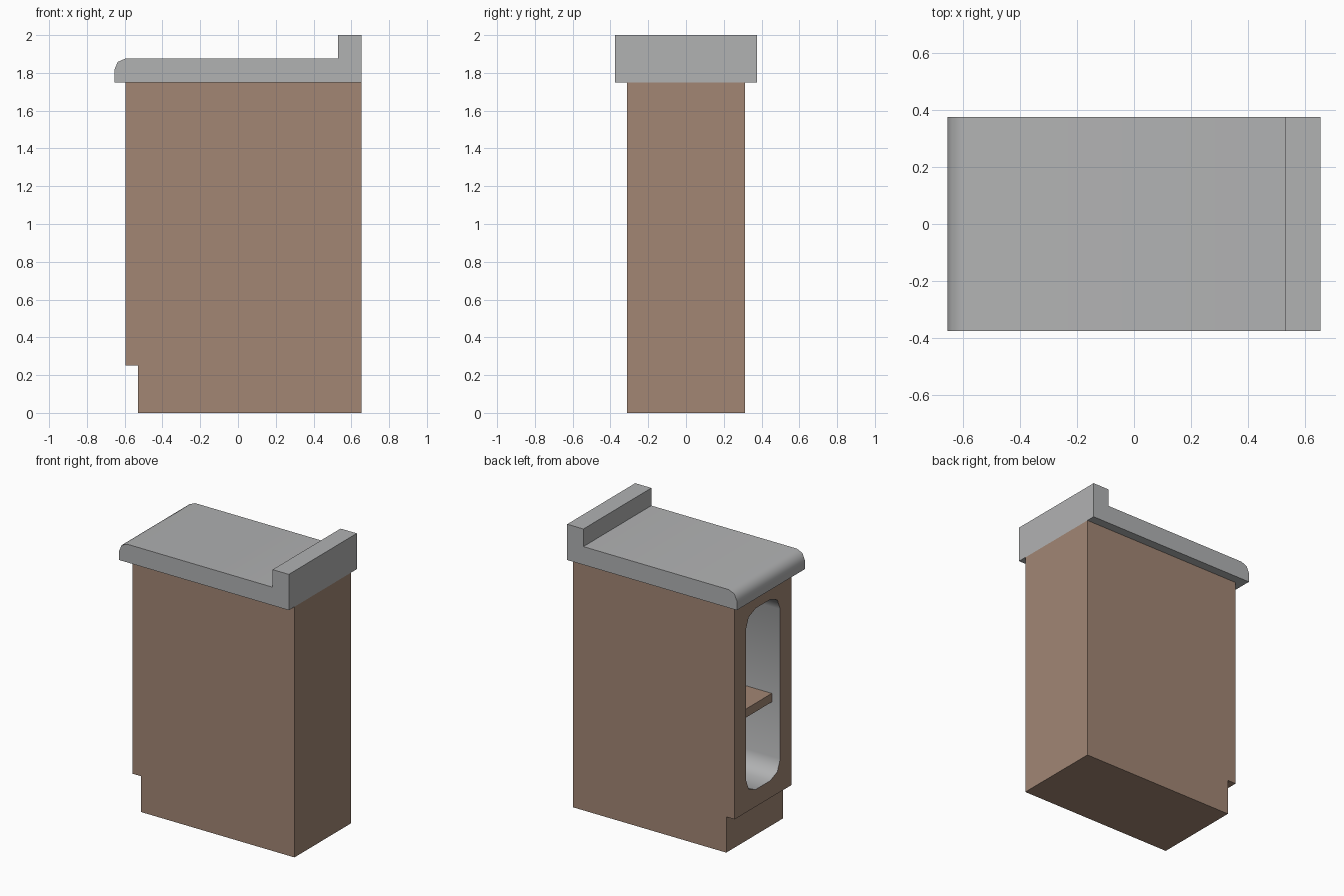
import bpy, bmesh, math

if "Cube" in bpy.data.objects:
    bpy.data.objects.remove(bpy.data.objects["Cube"], do_unlink=True)


def material(name, color):
    mat = bpy.data.materials.new(name)
    mat.use_nodes = True
    mat.diffuse_color = (*color, 1)
    mat.node_tree.nodes["Principled BSDF"].inputs["Base Color"].default_value = (*color, 1)
    return mat


wood = material("brown wood", (0.36, 0.24, 0.175))
grey = material("grey stone", (0.44, 0.445, 0.45))


def extrude_profile(name, points, offset, *mats):
    """Extrude a closed outline of 3D points along an offset vector."""
    bm = bmesh.new()
    face = bm.faces.new([bm.verts.new(p) for p in points])
    result = bmesh.ops.extrude_face_region(bm, geom=[face])
    verts = [g for g in result["geom"] if isinstance(g, bmesh.types.BMVert)]
    bmesh.ops.translate(bm, verts=verts, vec=offset)
    bmesh.ops.recalc_face_normals(bm, faces=bm.faces)
    mesh = bpy.data.meshes.new(name)
    bm.to_mesh(mesh)
    bm.free()
    obj = bpy.data.objects.new(name, mesh)
    bpy.context.collection.objects.link(obj)
    for mat in mats:
        mesh.materials.append(mat)
    return obj


def smooth(obj, degrees):
    bpy.ops.object.select_all(action="DESELECT")
    obj.select_set(True)
    bpy.context.view_layer.objects.active = obj
    bpy.ops.object.shade_smooth_by_angle(angle=math.radians(degrees))


# Cabinet body with a toe recess
HALF = 0.3125
outline = [(-0.53, 0), (0.655, 0), (0.655, 1.75), (-0.595, 1.75), (-0.595, 0.25), (-0.53, 0.25)]
body = extrude_profile("cabinet_body", [(x, -HALF, z) for x, z in outline],
                       (0, 2 * HALF, 0), wood, grey)

# Rounded opening hollowed into the body
R, W, LOW, HIGH = 0.11, 0.19, 0.37, 1.635
opening = []
centres = [(W - R, HIGH - R), (R - W, HIGH - R), (R - W, LOW + R), (W - R, LOW + R)]
for corner, (y, z) in enumerate(centres):
    for step in range(3):
        a = math.pi / 2 * (corner + step / 2)
        opening.append((-0.7, y + R * math.cos(a), z + R * math.sin(a)))
cutter = extrude_profile("opening_cutter", opening, (1.23, 0, 0), grey)
cutter.hide_render = True
mod = body.modifiers.new("opening", "BOOLEAN")
mod.operation = "DIFFERENCE"
mod.solver = "EXACT"
mod.object = cutter
bpy.context.view_layer.objects.active = body
bpy.ops.object.modifier_apply(modifier=mod.name)
bpy.data.objects.remove(cutter, do_unlink=True)

# Grey lining on the inner faces
for poly in body.data.polygons:
    x, y, z = poly.center
    inside = -0.59 < x < 0.6 and abs(y) < 0.25 and 0.3 < z < 1.7
    poly.material_index = int(inside)
smooth(body, 50)

# Shelf set back inside the opening
shelf_outline = [(-0.53, 0.86), (0.53, 0.86), (0.53, 0.92), (-0.53, 0.92)]
extrude_profile("shelf", [(x, -W, z) for x, z in shelf_outline], (0, 2 * W, 0), wood)

# Countertop with rounded lip and raised backsplash
top_outline = [(-0.655, 1.75), (0.655, 1.75), (0.655, 2), (0.53, 2), (0.53, 1.877),
               (-0.593, 1.877), (-0.637, 1.858), (-0.655, 1.815)]
top = extrude_profile("countertop", [(x, -0.375, z) for x, z in top_outline], (0, 0.75, 0), grey)
smooth(top, 50)
